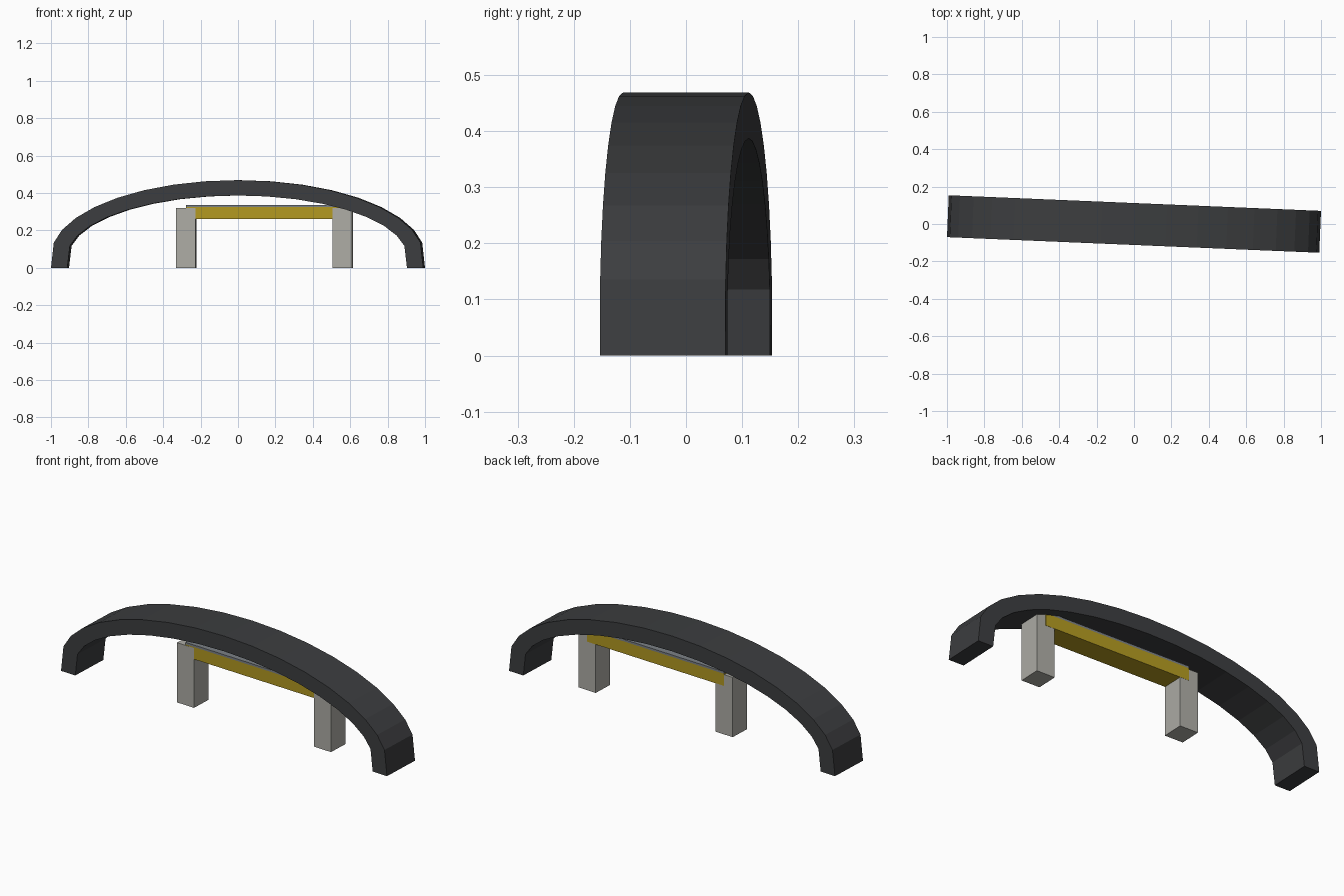
import bpy, bmesh
from math import sin, cos, radians
from mathutils import Matrix

if "Cube" in bpy.data.objects:
    bpy.data.objects.remove(bpy.data.objects["Cube"])

YAW = Matrix.Rotation(radians(-2.4), 4, 'Z')


def material(name, rgb):
    m = bpy.data.materials.new(name)
    m.diffuse_color = (*rgb, 1)
    m.use_nodes = True
    m.node_tree.nodes["Principled BSDF"].inputs["Base Color"].default_value = m.diffuse_color
    return m


def finish(name, bm, mat):
    bmesh.ops.recalc_face_normals(bm, faces=bm.faces)
    bm.transform(YAW)
    me = bpy.data.meshes.new(name)
    bm.to_mesh(me)
    bm.free()
    me.materials.append(mat)
    ob = bpy.data.objects.new(name, me)
    bpy.context.collection.objects.link(ob)
    return ob


def box(name, x0, x1, depth, z0, z1, mat, y=0):
    bm = bmesh.new()
    bmesh.ops.create_cube(bm, size=1)
    bm.transform(Matrix.Translation(((x0 + x1) / 2, y, (z0 + z1) / 2))
                 @ Matrix.Diagonal((x1 - x0, depth, z1 - z0, 1)))
    return finish(name, bm, mat)


def arc(half_width, base, rise):
    # half ellipse in 10 degree steps, feet pulled down to the ground
    pts = []
    for i in range(19):
        a = radians(-90 + 10 * i)
        z = 0 if i in (0, 18) else base + rise * cos(a)
        pts.append((half_width * sin(a), z))
    return pts


dark = material("dark_grey", (0.045, 0.047, 0.05))
stone = material("stone", (0.42, 0.415, 0.38))
yellow = material("yellow", (0.45, 0.32, 0.015))
steel = material("steel", (0.2, 0.22, 0.24))

# Arch: closed low-poly band
bm = bmesh.new()
rings = []
for (xo, zo), (xi, zi) in zip(arc(0.996, 0.066, 0.403), arc(0.909, 0.061, 0.326)):
    rings.append([bm.verts.new(p) for p in ((xo, -0.112, zo), (xo, 0.112, zo),
                                            (xi, 0.112, zi), (xi, -0.112, zi))])
for a, b in zip(rings, rings[1:]):
    for k in range(4):
        n = (k + 1) % 4
        bm.faces.new((a[k], a[n], b[n], b[k]))
bm.faces.new(rings[0])
bm.faces.new(rings[-1])
finish("arch", bm, dark)

# Two posts
for name, x in (("left_post", -0.277), ("right_post", 0.56)):
    box(name, x - 0.052, x + 0.052, 0.115, 0, 0.32, stone)

# Beam spanning between post centres, with a thin cover plate
box("beam", -0.277, 0.56, 0.115, 0.26, 0.325, yellow, y=0.001)
box("cover_plate", -0.277, 0.56, 0.115, 0.325, 0.336, steel, y=0.001)
